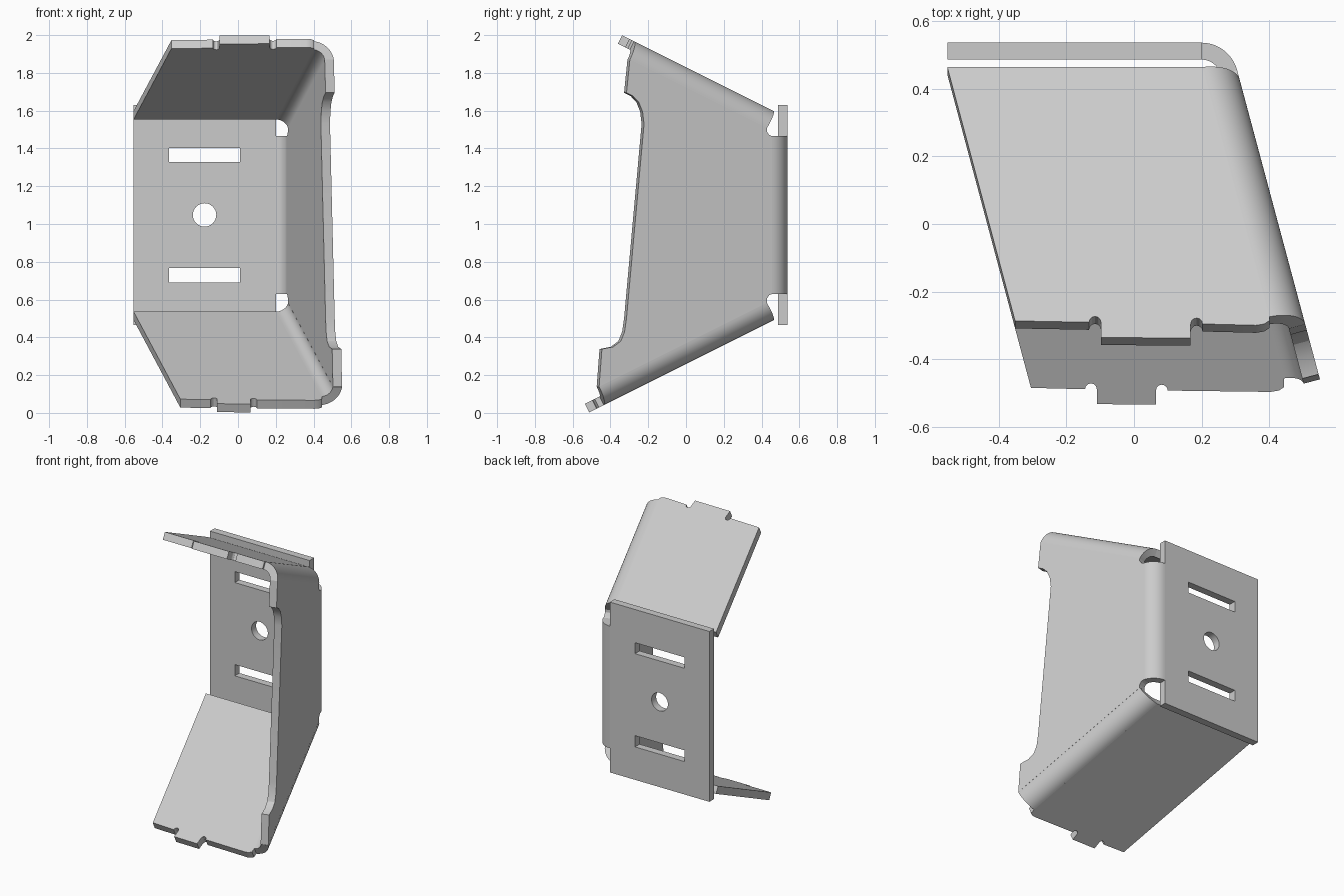
import bpy, bmesh, math
from mathutils import Vector

cube = bpy.data.objects.get("Cube")
if cube:
    bpy.data.objects.remove(cube, do_unlink=True)

THICK, RADIUS, STEPS = 0.05, 0.11, 14

steel = bpy.data.materials.new("light_grey_steel")
steel.use_nodes = True
GREY = (0.6, 0.6, 0.6, 1)
steel.diffuse_color = GREY
steel.node_tree.nodes["Principled BSDF"].inputs["Base Color"].default_value = GREY

# Outer planes of the sheet: (outward normal, distance from the origin)
tilt, turn = math.atan(0.5), math.radians(15)
BACK = (Vector((0, 1, 0)), 0.537)
SIDE = (Vector((math.cos(turn), math.sin(turn), 0)), 0.413)
TOP = (Vector((0, math.sin(tilt), math.cos(tilt))), 1.637)
BOTTOM = (Vector((0, math.sin(tilt), -math.cos(tilt))), -0.232)


def finish(name, bm):
    bmesh.ops.recalc_face_normals(bm, faces=bm.faces)
    mesh = bpy.data.meshes.new(name)
    bm.to_mesh(mesh)
    bm.free()
    mesh.materials.append(steel)
    ob = bpy.data.objects.new(name, mesh)
    bpy.context.collection.objects.link(ob)
    bpy.ops.object.select_all(action='DESELECT')
    ob.select_set(True)
    bpy.context.view_layer.objects.active = ob
    bpy.ops.object.shade_smooth_by_angle(angle=math.radians(30))
    return ob


def plate(name, plane, axis, loops):
    """Flat sheet: 2D loops projected along an axis onto the plane, then thickened inward."""
    n, c = plane
    bm = bmesh.new()
    for loop in loops:
        verts = []
        for a, b in loop:
            co = [a, b]
            co.insert(axis, 0)
            p = Vector(co)
            p[axis] = (c - n.dot(p)) / n[axis]
            verts.append(bm.verts.new(p))
        for i, v in enumerate(verts):
            bm.edges.new((v, verts[i - 1]))
    bmesh.ops.triangle_fill(bm, edges=bm.edges[:], use_beauty=True, normal=n)
    ext = bmesh.ops.extrude_face_region(bm, geom=bm.faces[:], use_keep_orig=True)
    moved = [g for g in ext["geom"] if isinstance(g, bmesh.types.BMVert)]
    bmesh.ops.translate(bm, verts=moved, vec=-THICK * n)
    return finish(name, bm)


def bend(name, pa, pb, axis, start, end):
    """Rounded fold from plane pa to pb; start/end give its limits on each plane."""
    (na, ca), (nb, cb) = pa, pb
    d = na.cross(nb).normalized()
    # point on the fold axis, in the span of both normals
    k = na.dot(nb)
    a, b = ca - RADIUS, cb - RADIUS
    centre = (na * (a - k * b) + nb * (b - k * a)) / (1 - k * k)

    def along(n, value):
        return (value - (centre + RADIUS * n)[axis]) / d[axis]

    bm = bmesh.new()
    rings = []
    for i in range(STEPS + 1):
        f = i / STEPS
        n = na.slerp(nb, f)
        w0, w1 = [along(na, lim[0]) * (1 - f) + along(nb, lim[1]) * f
                  for lim in (start, end)]
        rings.append([bm.verts.new(centre + r * n + w * d) for r, w in
                      ((RADIUS, w0), (RADIUS, w1),
                       (RADIUS - THICK, w1), (RADIUS - THICK, w0))])
    for p, q in zip(rings, rings[1:]):
        for j in range(4):
            bm.faces.new((p[j], p[j - 1], q[j - 1], q[j]))
    bm.faces.new(rings[0])
    bm.faces.new(rings[-1])
    return finish(name, bm)


def rect(x0, x1, z0, z1):
    return [(x0, z0), (x1, z0), (x1, z1), (x0, z1)]


def notch(x, y, r=0.0175):
    """Half-round relief cut beside the locating tab."""
    return [(x - r * math.cos(t * math.pi / 6), y + r * math.sin(t * math.pi / 6))
            for t in range(7)]


def fold_x(y):
    return 0.3275 - 0.268 * y


def flange(name, plane, y_left, y_right, tab_l, tab_r, y_tab, y_fold):
    """Sloping flange with a tab between two notches on its front edge."""
    left = -0.553 + 0.267 * (0.465 - y_left)
    xf = fold_x(y_fold)
    pts = [(-0.553, 0.465), (left, y_left)]
    pts += notch(tab_l - 0.0175, y_left - 0.004)
    pts += [(tab_l, y_tab), (tab_r, y_tab - 0.002)]
    pts += notch(tab_r + 0.0175, y_right + 0.004)
    pts += [(xf - 0.04, y_right), (xf - 0.015, y_right + 0.004),
            (xf, y_right + 0.014), (xf, y_fold), (fold_x(0.465), 0.465)]
    return plate(name, plane, 2, [pts])


# Back plate with two slots and a round hole
hole = [(-0.177 + 0.062 * math.cos(t * math.tau / 32),
         1.048 + 0.062 * math.sin(t * math.tau / 32)) for t in range(32)]
plate("back_plate", BACK, 1, [rect(-0.553, 0.2, 0.465, 1.63),
                              rect(-0.365, 0.01, 1.328, 1.403),
                              rect(-0.365, 0.01, 0.69, 0.767), hole])

# Side wall with a recessed front edge and corner reliefs at the back
plate("side_wall", SIDE, 0, [[
    (0.456, 1.465), (0.44, 1.472), (0.428, 1.49), (0.428, 1.508),
    (-0.297, 1.87), (-0.315, 1.695), (-0.28, 1.677), (-0.25, 1.645),
    (-0.23, 1.595), (-0.222, 1.53), (-0.315, 0.5), (-0.325, 0.43),
    (-0.345, 0.38), (-0.385, 0.35), (-0.445, 0.338), (-0.46, 0.139),
    (0.428, 0.583), (0.428, 0.605), (0.44, 0.623), (0.456, 0.63)]])

# Upper and lower flanges
flange("top_flange", TOP, -0.287, -0.3, -0.098, 0.168, -0.336, -0.275)
flange("bottom_flange", BOTTOM, -0.463, -0.475, -0.11, 0.065, -0.511, -0.435)

# Rounded folds joining the plates
bend("back_fold", BACK, SIDE, 2, (0.63, 0.63), (1.465, 1.465))
bend("top_fold", TOP, SIDE, 1, (0.465, 0.428), (-0.275, -0.297))
bend("bottom_fold", BOTTOM, SIDE, 1, (0.465, 0.428), (-0.435, -0.46))
